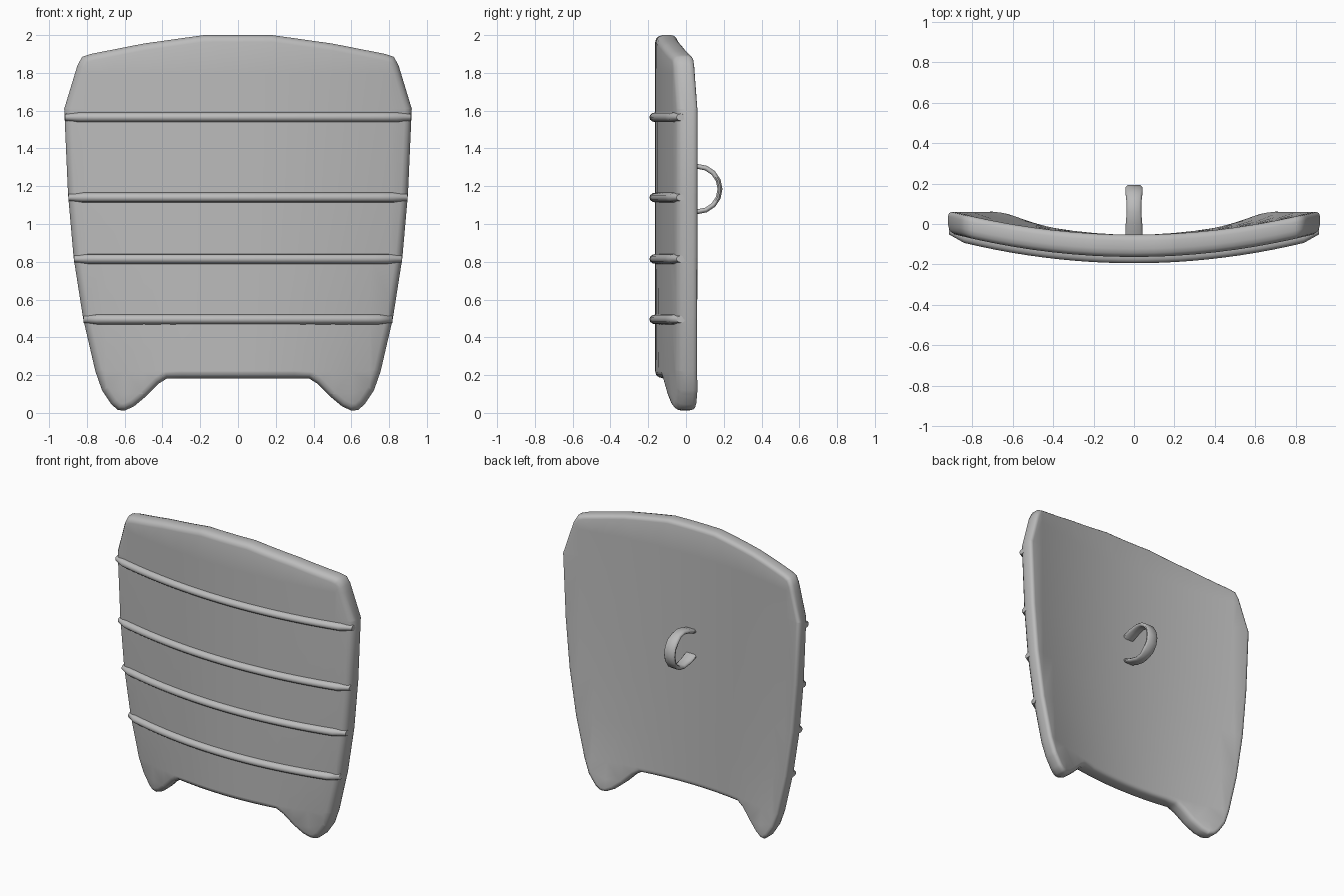
import bpy, bmesh, math
from mathutils import Vector

if "Cube" in bpy.data.objects:
    bpy.data.objects.remove(bpy.data.objects["Cube"])

grey = bpy.data.materials.new("plain grey")
grey.diffuse_color = (0.5, 0.5, 0.5, 1)
grey.use_nodes = True
grey.node_tree.nodes["Principled BSDF"].inputs["Base Color"].default_value = grey.diffuse_color

# Right half of the shield outline (x, z), from top centre to bottom centre
HALF = [(0.18, 2.0), (0.5, 1.955), (0.78, 1.9), (0.825, 1.885), (0.85, 1.84),
        (0.92, 1.61), (0.9, 1.16), (0.87, 0.82), (0.82, 0.5), (0.755, 0.22),
        (0.72, 0.12), (0.67, 0.045), (0.635, 0.015), (0.6, 0.012), (0.55, 0.035),
        (0.49, 0.085), (0.42, 0.155), (0.375, 0.183)]
# Half width by height, used to bend the panel
WIDTHS = [(0.0, 0.66), (0.05, 0.68), (0.22, 0.755), (0.5, 0.82), (0.82, 0.87),
          (1.16, 0.9), (1.61, 0.92)]


def half_width(z):
    if z >= WIDTHS[-1][0]:
        return WIDTHS[-1][1]
    for (z0, w0), (z1, w1) in zip(WIDTHS, WIDTHS[1:]):
        if z <= z1:
            return w0 + (w1 - w0) * max(0, z - z0) / (z1 - z0)


def bend(x, z):
    """Depth of the middle of the panel."""
    return -0.108 + 0.12 * min(1.0, abs(x) / half_width(z)) ** 2


def finish(bm, name, angle=40):
    bmesh.ops.recalc_face_normals(bm, faces=bm.faces[:])
    mesh = bpy.data.meshes.new(name)
    bm.to_mesh(mesh)
    bm.free()
    ob = bpy.data.objects.new(name, mesh)
    bpy.context.collection.objects.link(ob)
    mesh.materials.append(grey)
    bpy.ops.object.select_all(action='DESELECT')
    ob.select_set(True)
    bpy.context.view_layer.objects.active = ob
    bpy.ops.object.shade_smooth_by_angle(angle=math.radians(angle))
    return ob


def skin(bm, rings):
    """Join closed rings of points into a capped tube."""
    loops = [[bm.verts.new(p) for p in r] for r in rings]
    n = len(loops[0])
    for a, b in zip(loops, loops[1:]):
        for i in range(n):
            j = (i + 1) % n
            bm.faces.new((a[i], a[j], b[j], b[i]))
    bm.faces.new(loops[0])
    bm.faces.new(loops[-1][::-1])


# Shield panel: rounded rim built from inset layers, sliced, then bent
outline = [Vector(p) for p in HALF] + [Vector((-x, z)) for x, z in reversed(HALF)]


def inset(d):
    pts = []
    for i, p in enumerate(outline):
        a = (p - outline[i - 1]).normalized()
        b = (outline[(i + 1) % len(outline)] - p).normalized()
        na, nb = Vector((a.y, -a.x)), Vector((b.y, -b.x))
        pts.append(p + (na + nb) * (d / (1 + na.dot(nb))))
    return pts


bm = bmesh.new()
layers = [(0.036, -0.055), (0.018, -0.05), (0.006, -0.036), (0.0, -0.015),
          (0.0, 0.025), (0.005, 0.042), (0.014, 0.051), (0.026, 0.055)]
skin(bm, [[(p.x, y, p.y) for p in inset(d)] for d, y in layers])
cuts = [((i * 0.1, 0, 0), (1, 0, 0)) for i in range(-8, 9)]
cuts += [((0, 0, z), (0, 0, 1)) for z in (0.1, 0.22, 0.5, 0.82, 1.16, 1.61, 1.8)]
for co, no in cuts:
    bmesh.ops.bisect_plane(bm, geom=bm.verts[:] + bm.edges[:] + bm.faces[:],
                           plane_co=co, plane_no=no, dist=1e-5)
bmesh.ops.triangulate(bm, faces=[f for f in bm.faces if len(f.verts) > 4])
for v in bm.verts:
    v.co.y += bend(v.co.x, v.co.z)
finish(bm, "shield_panel", 50)

# Four raised ribs across the front
for k, z in enumerate((1.565, 1.14, 0.815, 0.495)):
    bm = bmesh.new()
    w = half_width(z) - 0.002
    rings = []
    for i in range(25):
        t = -1 + i / 12
        s = 1.0 if abs(t) < 0.99 else 0.7
        x = t * w
        y = bend(x, z) - 0.053 + (0 if s == 1 else 0.014)
        rings.append([(x, y + 0.033 * s * math.cos(a), z + 0.026 * s * math.sin(a))
                      for a in [j * math.pi / 6 for j in range(12)]])
    skin(bm, rings)
    finish(bm, f"front_rib_{k + 1}", 60)

# Grip on the back: flat band bent into a half loop with straight ends
bm = bmesh.new()
path = [(-0.06, -0.085, 1), (0.0, -0.108, 1)]
path += [(0.06 + 0.12 * math.cos(a), 0.12 * math.sin(a), 1)
         for a in [math.radians(-90 + 22.5 * i) for i in range(9)]]
path += [(0.0, 0.108, 1), (-0.06, 0.085, 1)]
pts = [Vector((y, z)) for y, z, _ in path]
section = [(-0.03, -0.013), (0.03, -0.013), (0.041, -0.004), (0.041, 0.004),
           (0.03, 0.013), (-0.03, 0.013), (-0.041, 0.004), (-0.041, -0.004)]
rings = []
for i, p in enumerate(pts):
    d = (pts[min(i + 1, len(pts) - 1)] - pts[max(i - 1, 0)]).normalized()
    n = Vector((d.y, -d.x))
    waist = 0.88 if 0.05 < p.x < 0.12 else 1.0
    rings.append([(u * waist, p.x + n.x * v, 1.185 + p.y + n.y * v) for u, v in section])
skin(bm, rings)
finish(bm, "back_grip", 50)
